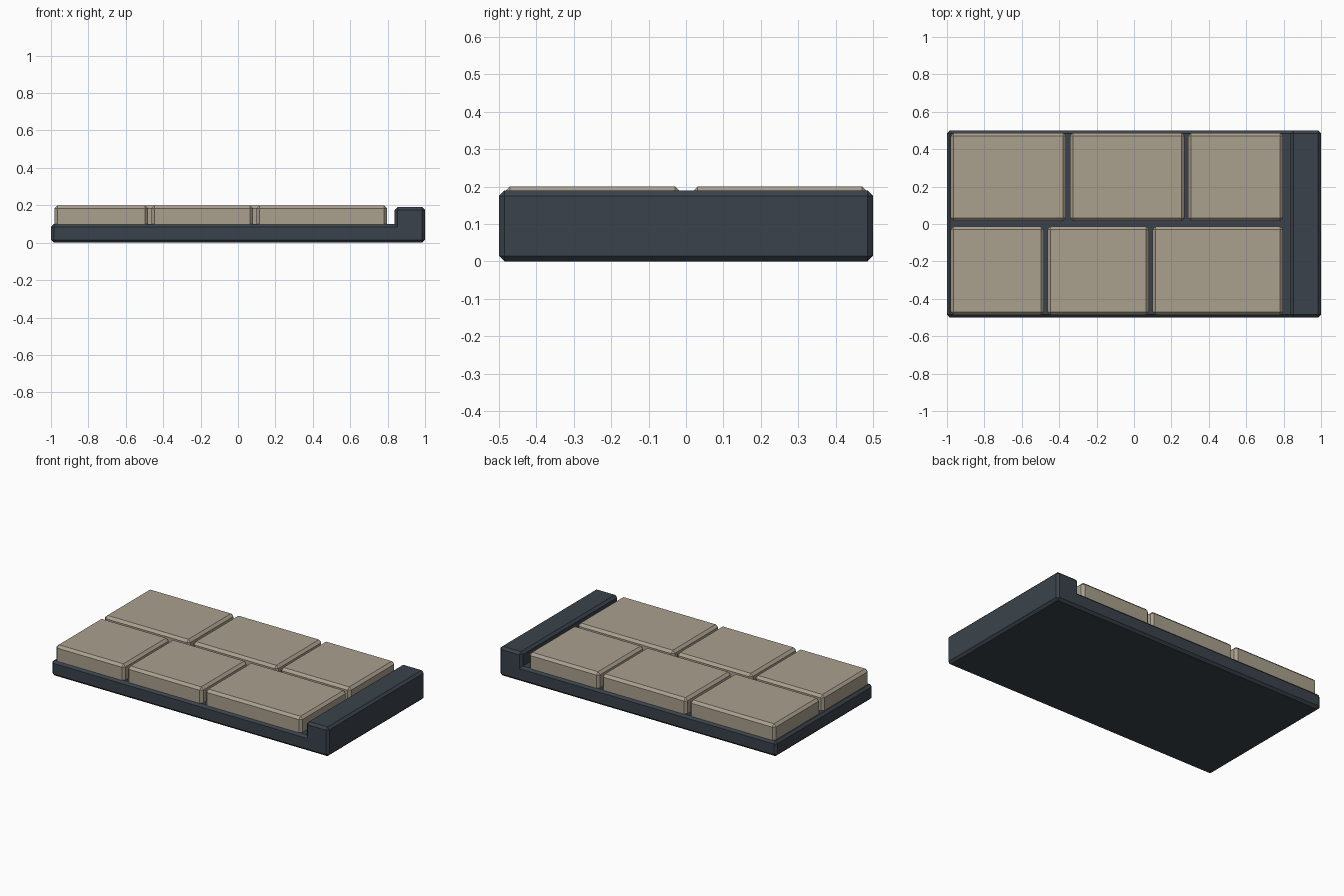
import bpy, bmesh

if "Cube" in bpy.data.objects:
    bpy.data.objects.remove(bpy.data.objects["Cube"])


def material(name, color):
    m = bpy.data.materials.new(name)
    m.diffuse_color = (*color, 1)
    m.use_nodes = True
    m.node_tree.nodes["Principled BSDF"].inputs["Base Color"].default_value = m.diffuse_color
    return m


dark = material("dark_slab", (0.042, 0.055, 0.07))
stone = material("stone", (0.40, 0.35, 0.27))


def chamfered_prism(name, profile, y0, y1, width, keep_sharp, mat):
    """Extrude an x-z profile along y and chamfer every edge not kept sharp."""
    bm = bmesh.new()
    face = bm.faces.new([bm.verts.new((x, y0, z)) for x, z in profile])
    ext = bmesh.ops.extrude_face_region(bm, geom=[face])
    for v in ext["geom"]:
        if isinstance(v, bmesh.types.BMVert):
            v.co.y = y1
    bmesh.ops.recalc_face_normals(bm, faces=bm.faces)
    edges = [e for e in bm.edges if not keep_sharp(e)]
    bmesh.ops.bevel(bm, geom=edges, offset=width, segments=1,
                    profile=0.5, affect='EDGES')
    bmesh.ops.recalc_face_normals(bm, faces=bm.faces)
    mesh = bpy.data.meshes.new(name)
    bm.to_mesh(mesh)
    bm.free()
    mesh.materials.append(mat)
    obj = bpy.data.objects.new(name, mesh)
    bpy.context.collection.objects.link(obj)
    return obj


# Base slab with raised curb at the right end; inner corner stays square
BASE_TOP, CURB_TOP, CURB_X = 0.10, 0.19, 0.838
l_profile = [(-1, 0), (1, 0), (1, CURB_TOP), (CURB_X, CURB_TOP),
             (CURB_X, BASE_TOP), (-1, BASE_TOP)]
chamfered_prism(
    "base_with_curb", l_profile, -0.5, 0.5, 0.015,
    lambda e: all(abs(v.co.x - CURB_X) < 1e-4 and abs(v.co.z - BASE_TOP) < 1e-4
                  for v in e.verts), dark)

# Two staggered rows of paving stones
STONE_BOTTOM, STONE_TOP = 0.095, 0.20
rows = {
    "front": (-0.487, -0.013, [(-0.98, -0.482), (-0.463, 0.08), (0.10, 0.797)]),
    "back": (0.015, 0.487, [(-0.98, -0.364), (-0.342, 0.271), (0.29, 0.797)]),
}
for row, (y0, y1, spans) in rows.items():
    for i, (x0, x1) in enumerate(spans, 1):
        box = [(x0, STONE_BOTTOM), (x1, STONE_BOTTOM), (x1, STONE_TOP), (x0, STONE_TOP)]
        chamfered_prism(f"{row}_stone_{i}", box, y0, y1, 0.016,
                        lambda e: all(v.co.z < STONE_BOTTOM + 1e-4 for v in e.verts), stone)
